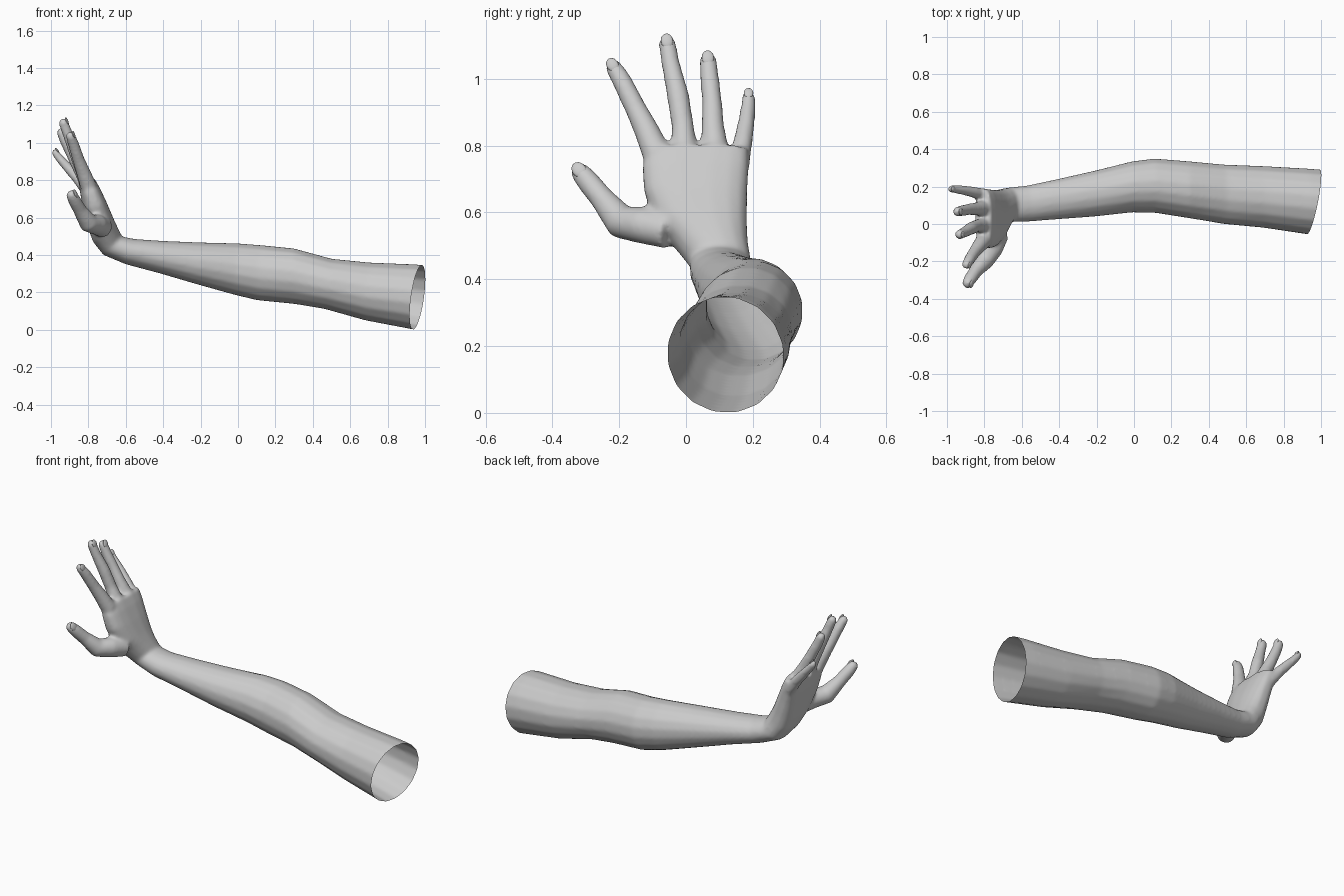
import bpy, bmesh, math
from mathutils import Vector, Matrix

if "Cube" in bpy.data.objects:
    bpy.data.objects.remove(bpy.data.objects["Cube"])


def loft(bm, rings):
    """Skin a list of equal-length point rings and cap both ends."""
    loops = [[bm.verts.new(p) for p in ring] for ring in rings]
    n = len(loops[0])
    for a, b in zip(loops, loops[1:]):
        for i in range(n):
            j = (i + 1) % n
            bm.faces.new((a[i], a[j], b[j], b[i]))
    bm.faces.new(loops[0][::-1])
    bm.faces.new(loops[-1])


def spow(c, p):
    return math.copysign(abs(c) ** p, c)


def section(y0, y1, dx, dz, px, pz, p, n=16):
    """Arm cross-section from its side limits, back point and palm-side point."""
    c = Vector(((dx + px) / 2, (y0 + y1) / 2, (dz + pz) / 2))
    u = Vector((0, (y1 - y0) / 2, 0))
    v = Vector(((dx - px) / 2, 0, (dz - pz) / 2))
    angles = [2 * math.pi * (i + 0.5) / n for i in range(n)]
    k = 1.012
    return [c + u * k * spow(math.cos(a), p) + v * k * spow(math.sin(a), p) for a in angles]


def frame(d):
    """Side and back-of-hand directions for a finger direction."""
    d = d.normalized()
    back = Vector((1, 0, 0.1))
    back = (back - d * back.dot(d)).normalized()
    return d.cross(back), back, d


def finger(bm, path, n=14):
    """Round tube along (x, y, z, radius) points with a domed tip."""
    pts = [Vector(p[:3]) for p in path]
    rad = [p[3] for p in path]
    dirs = [pts[min(i + 1, len(pts) - 1)] - pts[max(i - 1, 0)] for i in range(len(pts))]
    tip, r, d = pts[-1], rad[-1], dirs[-1].normalized()
    for t in (0.4, 0.7, 0.9, 0.99):
        pts.append(tip + d * r * t)
        rad.append(r * math.sqrt(1 - t * t))
        dirs.append(d)
    rings = []
    for c, r, d in zip(pts, rad, dirs):
        u, v, _ = frame(d)
        rings.append([c + (u * math.cos(a) + v * math.sin(a)) * r
                      for a in (2 * math.pi * i / n for i in range(n))])
    loft(bm, rings)


def make_object(name, bm):
    bmesh.ops.recalc_face_normals(bm, faces=bm.faces)
    mesh = bpy.data.meshes.new(name)
    bm.to_mesh(mesh)
    bm.free()
    ob = bpy.data.objects.new(name, mesh)
    bpy.context.collection.objects.link(ob)
    return ob


# Arm, wrist and palm sections: y min, y max, back x/z, palm-side x/z, squareness
SECTIONS = [
    (-.080, .285, 1.10, .335, 1.05, -.020, 1),
    (-.055, .297, .95, .350, .90, .008, 1),
    (-.020, .310, .70, .360, .68, .050, 1),
    (.000, .318, .50, .380, .46, .112, 1),
    (.030, .335, .30, .435, .30, .138, 1),
    (.060, .350, .12, .453, .10, .158, 1),
    (.062, .335, .00, .462, -.02, .187, 1),
    (.040, .285, -.20, .467, -.22, .243, 1),
    (.025, .240, -.40, .475, -.42, .302, 1),
    (.012, .205, -.55, .485, -.60, .350, 1),
    (.010, .195, -.62, .498, -.72, .400, .95),
    (-.040, .185, -.645, .550, -.775, .470, .85),
    (-.090, .182, -.668, .600, -.800, .540, .8),
    (-.125, .183, -.702, .680, -.825, .640, .75),
    (-.130, .187, -.737, .755, -.842, .720, .7),
    (-.112, .186, -.765, .805, -.850, .780, .7),
]

# Finger centre lines with radii
FINGERS = {
    "index": [(-.80, -.085, .77, .045), (-.83, -.12, .85, .038), (-.853, -.15, .91, .033),
              (-.882, -.195, 1.0, .030), (-.895, -.217, 1.035, .026)],
    "middle": [(-.80, -.005, .77, .043), (-.84, -.010, .86, .034), (-.872, -.024, .95, .034),
               (-.912, -.047, 1.05, .028), (-.932, -.056, 1.105, .027)],
    "ring": [(-.80, .088, .77, .043), (-.848, .080, .86, .035), (-.885, .078, .93, .031),
             (-.925, .070, 1.01, .029), (-.943, .066, 1.054, .027)],
    "little": [(-.80, .155, .735, .035), (-.858, .170, .81, .030), (-.908, .180, .865, .027),
               (-.953, .186, .915, .023), (-.977, .187, .947, .021)],
    "thumb": [(-.72, -.05, .545, .055), (-.755, -.13, .562, .056), (-.80, -.195, .572, .052),
              (-.845, -.25, .640, .037), (-.876, -.295, .695, .035), (-.888, -.314, .718, .031)],
}

# Closed shells for the arm and digits
bm = bmesh.new()
loft(bm, [section(*s) for s in SECTIONS])
for path in FINGERS.values():
    finger(bm, path)
arm = make_object("arm_and_hand", bm)

# Fuse into one skin and soften the joins
bpy.context.view_layer.objects.active = arm
arm.select_set(True)
remesh = arm.modifiers.new("fuse", 'REMESH')
remesh.mode = 'VOXEL'
remesh.voxel_size = 0.009
smooth = arm.modifiers.new("soften", 'SMOOTH')
smooth.factor = 0.5
smooth.iterations = 12
for name in ("fuse", "soften"):
    bpy.ops.object.modifier_apply(modifier=name)

# Slice the upper arm open along its slanted end
bm = bmesh.new()
bm.from_mesh(arm.data)
bmesh.ops.bisect_plane(bm, geom=bm.verts[:] + bm.edges[:] + bm.faces[:],
                       plane_co=(.96, .12, .175), plane_no=(1, -.2, -.14), clear_outer=True)
bm.to_mesh(arm.data)
bm.free()
bpy.ops.object.shade_smooth()

# Nails: flattened domes on the back of each fingertip
for name, path in FINGERS.items():
    tip, r = Vector(path[-1][:3]), path[-1][3]
    u, v, d = frame(tip - Vector(path[-2][:3]))
    rot = Matrix((u, v, d)).transposed().to_4x4()
    place = Matrix.Translation(tip + v * r * 0.72 + d * r * 0.1)
    bm = bmesh.new()
    bmesh.ops.create_uvsphere(bm, u_segments=16, v_segments=10, radius=r,
                              matrix=place @ rot @ Matrix.Diagonal((.68, .28, .85, 1)))
    nail = make_object(name + "_nail", bm)
    for poly in nail.data.polygons:
        poly.use_smooth = True
